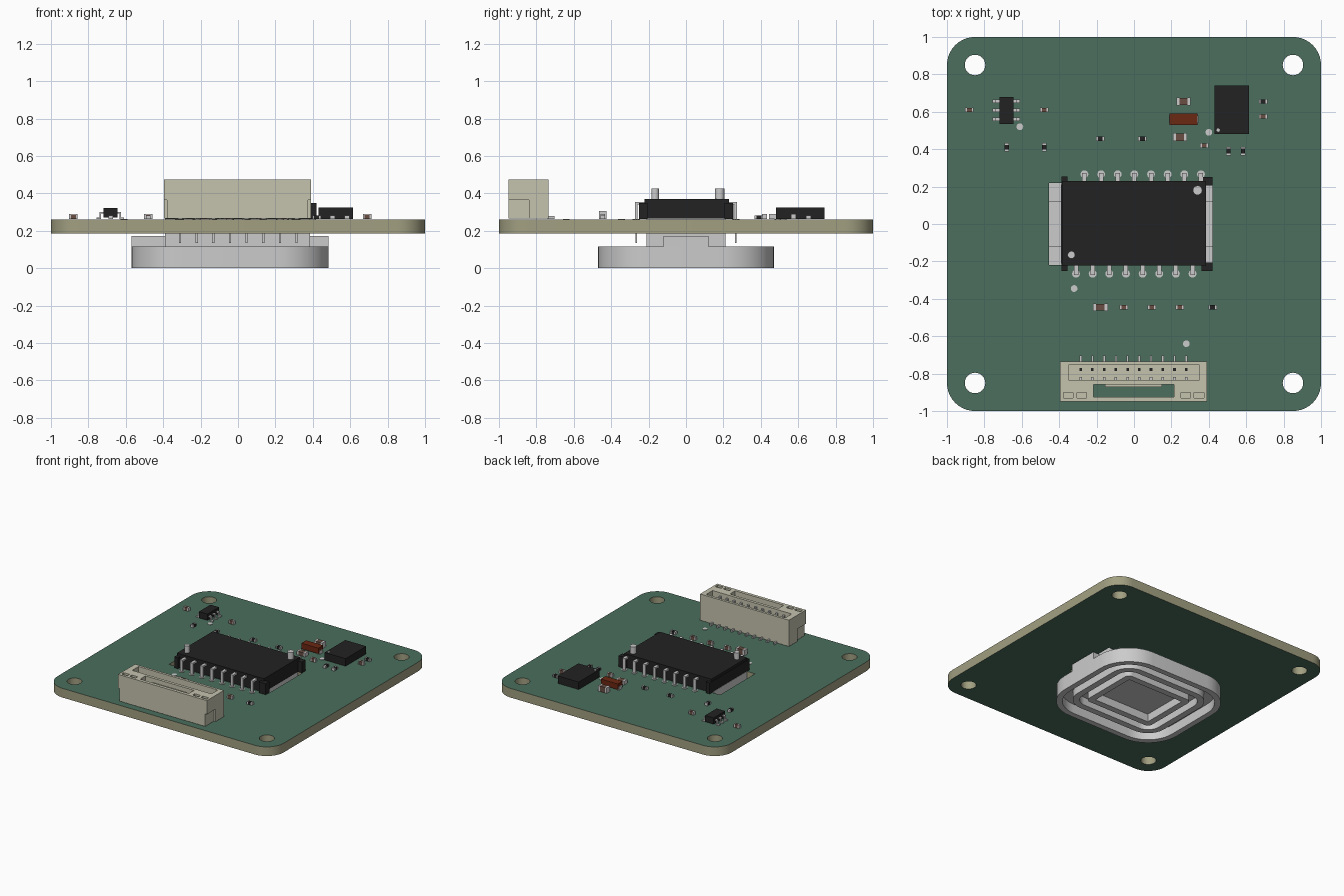
import bpy, bmesh, math

if "Cube" in bpy.data.objects:
    bpy.data.objects.remove(bpy.data.objects["Cube"])


def material(name, rgb):
    m = bpy.data.materials.new(name)
    m.diffuse_color = (*rgb, 1)
    m.use_nodes = True
    m.node_tree.nodes["Principled BSDF"].inputs["Base Color"].default_value = m.diffuse_color
    return m


GREEN = material("solder_mask_green", (0.069, 0.156, 0.111))
OLIVE = material("board_core_olive", (0.36, 0.35, 0.22))
BLACK = material("package_black", (0.016, 0.016, 0.016))
CREAM = material("connector_cream", (0.56, 0.55, 0.43))
RUST = material("capacitor_rust", (0.147, 0.021, 0.006))
BROWN = material("ceramic_brown", (0.14, 0.075, 0.055))


def finish(name, bm, mat):
    bmesh.ops.recalc_face_normals(bm, faces=bm.faces[:])
    me = bpy.data.meshes.new(name)
    bm.to_mesh(me)
    bm.free()
    ob = bpy.data.objects.new(name, me)
    bpy.context.collection.objects.link(ob)
    if mat:
        me.materials.append(mat)
    return ob


def boxes(name, items, mat=None):
    """One mesh of boxes given as (x0, x1, y0, y1, z0, z1)."""
    bm = bmesh.new()
    for x0, x1, y0, y1, z0, z1 in items:
        vs = bmesh.ops.create_cube(bm, size=1)["verts"]
        bmesh.ops.scale(bm, vec=(x1 - x0, y1 - y0, z1 - z0), verts=vs)
        bmesh.ops.translate(bm, vec=((x0 + x1) / 2, (y0 + y1) / 2, (z0 + z1) / 2), verts=vs)
    return finish(name, bm, mat)


def discs(name, items, z0, z1, mat=None, seg=24):
    """One mesh of upright cylinders given as (x, y, radius)."""
    bm = bmesh.new()
    for x, y, r in items:
        vs = bmesh.ops.create_cone(bm, cap_ends=True, segments=seg, radius1=r,
                                   radius2=r, depth=z1 - z0)["verts"]
        bmesh.ops.translate(bm, vec=(x, y, (z0 + z1) / 2), verts=vs)
    return finish(name, bm, mat)


def plate(name, loops, z0, z1, mat=None):
    """Extrude an outline; further loops are holes."""
    bm = bmesh.new()
    for loop in loops:
        vs = [bm.verts.new((x, y, z0)) for x, y in loop]
        for a, b in zip(vs, vs[1:] + vs[:1]):
            bm.edges.new((a, b))
    bmesh.ops.triangle_fill(bm, use_beauty=True, edges=bm.edges[:])
    ext = bmesh.ops.extrude_face_region(bm, geom=bm.faces[:])["geom"]
    top = [v for v in ext if isinstance(v, bmesh.types.BMVert)]
    bmesh.ops.translate(bm, vec=(0, 0, z1 - z0), verts=top)
    return finish(name, bm, mat)


def rect(x0, x1, y0, y1):
    return [(x0, y0), (x1, y0), (x1, y1), (x0, y1)]


def circle(x, y, r, n=32):
    return [(x + r * math.cos(2 * math.pi * i / n), y + r * math.sin(2 * math.pi * i / n))
            for i in range(n)]


def rounded(cx, cy, hx, hy, r, n=10):
    pts = []
    for k, (sx, sy) in enumerate([(1, 1), (-1, 1), (-1, -1), (1, -1)]):
        for i in range(n + 1):
            a = math.pi / 2 * (k + i / n)
            pts.append((cx + sx * (hx - r) + r * math.cos(a), cy + sy * (hy - r) + r * math.sin(a)))
    return pts


# Circuit board with mounting holes and the sensor cutout
T = 0.26
holes = [circle(sx * 0.85, sy * 0.85, 0.055) for sx in (-1, 1) for sy in (-1, 1)]
board = plate("circuit_board", [rounded(0, 0, 1, 1, 0.15), *holes,
                                rect(-0.455, 0.42, -0.22, 0.22)], 0.187, T, OLIVE)
board.data.materials.append(GREEN)
for p in board.data.polygons:
    p.material_index = 1 if abs(p.normal.z) > 0.5 else 0


# Lens under the board: rim, floor and concentric rings
def lens_loop(inset, r=0.27):
    return rounded(-0.0425, 0, 0.5275 - inset, 0.47 - inset, max(r - inset, 0.02))


plate("lens_rim", [lens_loop(0), lens_loop(0.045)], 0, 0.115)
plate("lens_floor", [lens_loop(0.04)], 0.075, 0.114)
plate("lens_outer_ring", [lens_loop(0.12), lens_loop(0.17)], 0.012, 0.08)
plate("lens_inner_ring", [lens_loop(0.23), rect(-0.29, 0.205, -0.19, 0.19)], 0.012, 0.08)
boxes("lens_neck", [(-0.39, 0.385, -0.21, 0.21, 0.11, 0.265)])
boxes("lens_tabs", [(-0.57, -0.385, -0.12, 0.12, 0.11, 0.172),
                    (0.38, 0.485, -0.12, 0.12, 0.11, 0.172)])
discs("lens_pegs", [(0.34, 0.18, 0.025), (-0.335, -0.165, 0.02)], 0.25, 0.425)

# Sensor package: body, end flanges
boxes("sensor_body", [(-0.385, 0.385, -0.222, 0.23, 0.262, 0.37)], BLACK)
boxes("sensor_flanges", [(-0.388, -0.355, -0.25, 0.255, 0.262, 0.35),
                         (0.36, 0.42, 0.205, 0.25, 0.262, 0.35),
                         (0.36, 0.42, -0.25, -0.205, 0.262, 0.35)], BLACK)

# Staggered sensor leads, bent down through the board
leads, pads = [], []
for side, start in ((1, -0.265), (-1, -0.31)):
    for i in range(8):
        x = start + 0.089 * i
        for w, a, b, z0, z1 in ((0.012, 0.215, 0.272, 0.34, 0.354),
                                (0.012, 0.26, 0.272, 0.262, 0.35),
                                (0.006, 0.261, 0.271, 0.135, 0.27)):
            leads.append((x - w, x + w, *sorted((side * a, side * b)), z0, z1))
        pads.append((x, side * 0.266, 0.021))
boxes("sensor_leads", leads)
discs("sensor_pads", pads, 0.255, 0.263, seg=16)

# Connector shell: notched base, middle and top layers, all hollow
pocket = rect(-0.35, 0.35, -0.835, -0.755)
slot = rect(-0.217, 0.213, -0.925, -0.858)
base = [(-0.38, -0.95), (0.375, -0.95), (0.375, -0.84), (0.39, -0.84), (0.39, -0.735),
        (-0.395, -0.735), (-0.395, -0.84), (-0.38, -0.84)]
outer = rect(-0.395, 0.39, -0.95, -0.735)
dimples = [rect(x - 0.026, x + 0.026, -0.93, -0.902) for x in (-0.352, -0.28, 0.276, 0.348)]
plate("connector_base", [base, pocket, slot], 0.265, 0.365, CREAM)
plate("connector_middle", [outer, pocket, slot], 0.365, 0.45, CREAM)
plate("connector_top", [outer, pocket, slot, *dimples], 0.45, 0.475, CREAM)
boxes("connector_floor", [(-0.352, 0.352, -0.837, -0.753, 0.266, 0.33)], CREAM)
boxes("connector_latch", [(-0.155, 0.15, -0.872, -0.858, 0.28, 0.44)], CREAM)

# Connector contacts and solder tails
contacts, tails, sockets = [], [], []
for i in range(10):
    x = -0.285 + 0.0627 * i
    contacts.append((x - 0.007, x + 0.007, -0.836, -0.818, 0.32, 0.45))
    sockets.append((x - 0.007, x + 0.007, -0.785, -0.77, 0.325, 0.335))
    tails.append((x - 0.006, x + 0.006, -0.74, -0.703, 0.262, 0.278))
boxes("connector_contacts", contacts)
boxes("connector_sockets", sockets, BLACK)
boxes("connector_tails", tails)

# Voltage regulator with six bent leads
boxes("regulator_body", [(-0.72, -0.645, 0.535, 0.68, 0.272, 0.322)], BLACK)
legs = []
for s in (-1, 1):
    for y in (0.56, 0.608, 0.656):
        for a, b, z0, z1 in ((0.035, 0.056, 0.292, 0.301), (0.049, 0.057, 0.264, 0.301),
                             (0.052, 0.074, 0.262, 0.271)):
            legs.append((*sorted((-0.6825 + s * a, -0.6825 + s * b)), y - 0.009, y + 0.009, z0, z1))
boxes("regulator_leads", legs)

# Memory chip with its corner dot
boxes("memory_chip", [(0.43, 0.615, 0.48, 0.74, 0.264, 0.324)], BLACK)
discs("memory_chip_dot", [(0.45, 0.502, 0.009)], 0.322, 0.3255, seg=16)

# Large rust-coloured capacitor
boxes("large_capacitor_body", [(0.19, 0.34, 0.53, 0.59, 0.27, 0.315)], RUST)
boxes("large_capacitor_ends", [(0.186, 0.215, 0.54, 0.58, 0.262, 0.29),
                               (0.315, 0.344, 0.54, 0.58, 0.262, 0.29)])


# Small two-ended parts: (x, y, length, width, height, upright)
def chips(name, items, mat):
    bodies, ends = [], []
    for x, y, l, w, h, turned in items:
        for t0, t1, g, out in ((-0.3, 0.3, 0.0, bodies), (-0.5, -0.28, 0.001, ends),
                               (0.28, 0.5, 0.001, ends)):
            a, b, c = l * t0, l * t1, w / 2 + g
            span = (x - c, x + c, y + a, y + b) if turned else (x + a, x + b, y - c, y + c)
            out.append((*span, 0.262, T + h + g))
    boxes(name + "_bodies", bodies, mat)
    boxes(name + "_ends", ends)


S = (0.045, 0.023)
chips("small_capacitor", [(x, y, *S, 0.028, False) for x, y in (
    (-0.88, 0.61), (-0.48, 0.61), (0.375, 0.42), (0.69, 0.575),
    (-0.055, -0.445), (0.095, -0.445), (0.245, -0.445))], BROWN)
chips("medium_capacitor", [(0.265, 0.655, 0.075, 0.04, 0.045, False),
                           (0.245, 0.465, 0.075, 0.04, 0.03, False),
                           (-0.18, -0.445, 0.08, 0.037, 0.045, False)], BROWN)
chips("resistor", [(x, y, *S, 0.022, t) for x, y, t in (
    (-0.68, 0.41, True), (-0.48, 0.41, True), (0.505, 0.39, True), (0.583, 0.39, True),
    (-0.18, 0.455, False), (0.045, 0.455, False), (0.69, 0.655, False),
    (0.42, -0.445, False))], BLACK)

# Pin-one marker dots on the board
discs("marker_dots", [(-0.61, 0.52, 0.018), (0.4, 0.49, 0.018),
                      (-0.32, -0.345, 0.018), (0.28, -0.64, 0.018)], 0.257, 0.263)

# Smooth the round walls, keep edges sharp
bpy.ops.object.select_all(action='SELECT')
bpy.context.view_layer.objects.active = board
bpy.ops.object.shade_smooth_by_angle(angle=math.radians(30))
